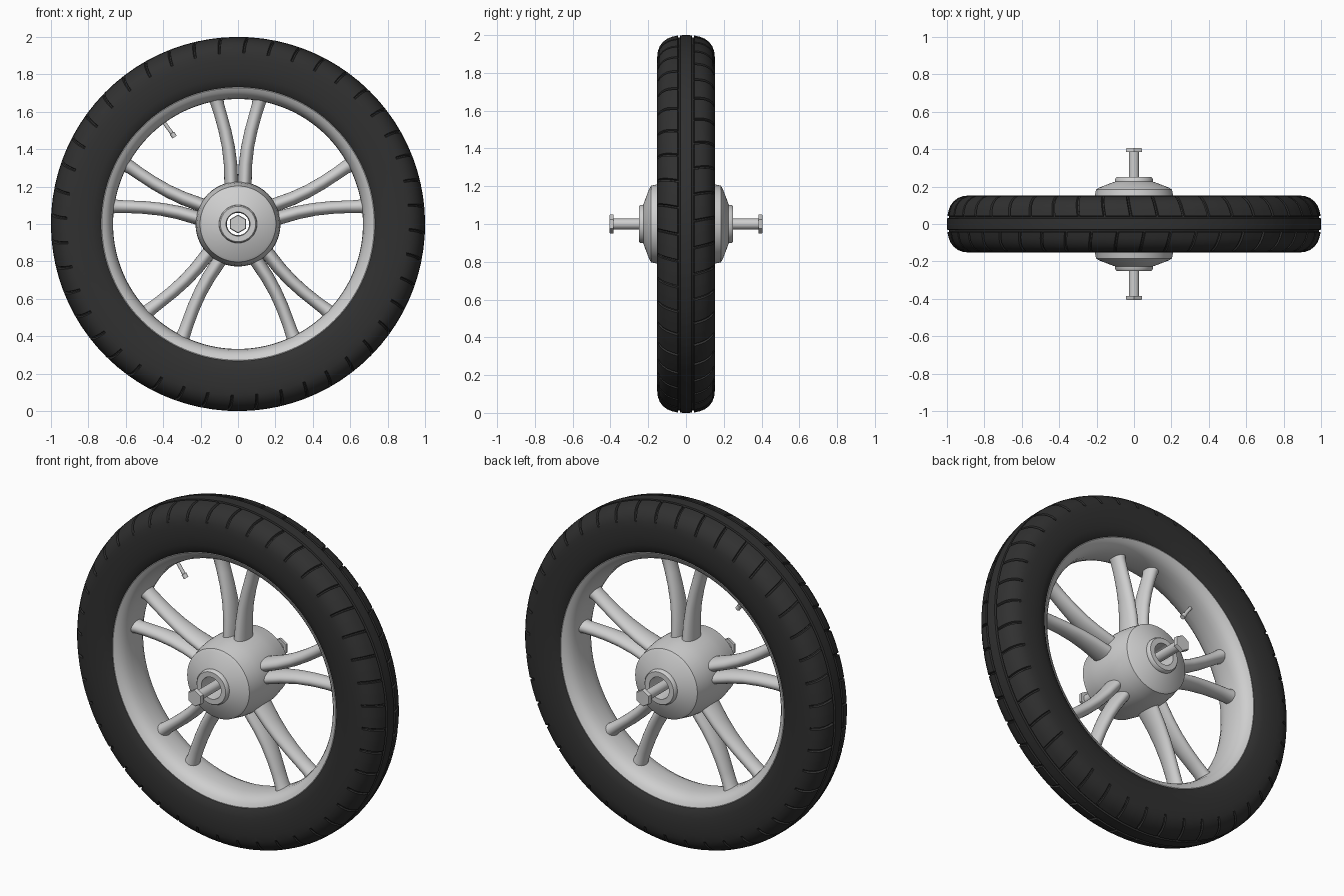
import bpy
import bmesh
from math import sin, cos, pi, radians
from mathutils import Vector, Matrix

if "Cube" in bpy.data.objects:
    bpy.data.objects.remove(bpy.data.objects["Cube"])

CENTRE = Vector((0, 0, 1))


def material(name, value, rough):
    m = bpy.data.materials.new(name)
    m.use_nodes = True
    m.diffuse_color = (value, value, value, 1)
    node = m.node_tree.nodes["Principled BSDF"]
    node.inputs["Base Color"].default_value = m.diffuse_color
    node.inputs["Roughness"].default_value = rough
    return m


RUBBER = material("black rubber", 0.03, 0.8)
METAL = material("light grey metal", 0.62, 0.5)


def finish(bm, name, mat, angle=35):
    bmesh.ops.recalc_face_normals(bm, faces=bm.faces)
    me = bpy.data.meshes.new(name)
    bm.to_mesh(me)
    bm.free()
    me.materials.append(mat)
    me.shade_smooth()
    me.set_sharp_from_angle(angle=radians(angle))
    ob = bpy.data.objects.new(name, me)
    bpy.context.collection.objects.link(ob)
    return ob


def skin(bm, rings, loop=False, caps=False):
    """Join rings of points with quads; loop closes the last ring to the first."""
    vs = [[bm.verts.new(p) for p in ring] for ring in rings]
    n = len(vs[0])
    for i in range(len(vs) if loop else len(vs) - 1):
        a, b = vs[i], vs[(i + 1) % len(vs)]
        for j in range(n):
            k = (j + 1) % n
            bm.faces.new((a[j], a[k], b[k], b[j]))
    if caps:
        bm.faces.new(vs[0])
        bm.faces.new(vs[-1])


def polar(r, a, y):
    return CENTRE + Vector((r * cos(a), y, r * sin(a)))


def lathe(name, profile, mat, steps=96, start=0.0, loop=True, caps=False):
    """Revolve (y, radius) points about the wheel axis."""
    bm = bmesh.new()
    skin(bm, [[polar(r, start + 2 * pi * j / steps, y) for j in range(steps)]
              for y, r in profile], loop, caps)
    return finish(bm, name, mat)


def mirrored(half):
    """Half profile from the middle outwards -> full profile."""
    return [(-y, r) for y, r in reversed(half) if y > 0] + half


# Tyre: rounded section with two ring grooves and staggered cross grooves
PITCHES = 44
FRACTIONS = (0, 0.03, 0.08, 0.11, 0.5, 0.53, 0.58, 0.61)
tyre_half = [(0, 1), (0.03, 0.999), (0.033, 0.988), (0.041, 0.988), (0.044, 0.998),
             (0.075, 0.991), (0.1, 0.981), (0.122, 0.964), (0.139, 0.942), (0.149, 0.915),
             (0.153, 0.88), (0.153, 0.83), (0.148, 0.78), (0.138, 0.745), (0.126, 0.73)]


def tyre_point(y, r, pitch, slot):
    a = 2 * pi * (pitch + FRACTIONS[slot]) / PITCHES + 0.2 * abs(y)
    cut = (1, 2) if y > 0 else (5, 6)
    if slot in cut and 0.03 < abs(y) and r > 0.93:
        r = min(r, r - 0.012 if abs(y) > 0.042 else 0.988)
        y *= 0.97 if abs(y) > 0.13 else 1
    return polar(r, a, y)


bm = bmesh.new()
skin(bm, [[tyre_point(y, r, p, s) for p in range(PITCHES) for s in range(len(FRACTIONS))]
          for y, r in mirrored(tyre_half)], loop=True)
finish(bm, "tyre", RUBBER)

# Rim
lathe("rim", mirrored([(0, 0.668), (0.04, 0.67), (0.075, 0.677), (0.1, 0.69),
                       (0.118, 0.708), (0.128, 0.728), (0.126, 0.74)]), METAL, 128)

# Hub: barrel, sloped shoulders, raised collars and a recess at each end
lathe("hub", mirrored([(0, 0.227), (0.06, 0.225), (0.11, 0.219), (0.155, 0.209),
                       (0.184, 0.203), (0.194, 0.188), (0.223, 0.112), (0.226, 0.102),
                       (0.243, 0.1), (0.25, 0.094), (0.25, 0.064), (0.2, 0.06)]), METAL)

# Axle with a hexagonal head at each end
lathe("axle", [(-0.39, 0.028), (0.39, 0.028)], METAL, 32, loop=False, caps=True)
for side, name in ((-1, "front_axle_head"), (1, "back_axle_head")):
    lathe(name, [(side * 0.384, 0.05), (side * 0.401, 0.05), (side * 0.406, 0.046)],
          METAL, 6, pi / 2, loop=False, caps=True)

# Spokes: five splayed pairs; (distance, sideways, half width, half depth)
stations = [(0.12, 0.034, 0.037, 0.078), (0.22, 0.036, 0.037, 0.072),
            (0.32, 0.04, 0.036, 0.063), (0.41, 0.051, 0.035, 0.056),
            (0.5, 0.07, 0.035, 0.05), (0.58, 0.092, 0.035, 0.047),
            (0.645, 0.112, 0.037, 0.046), (0.665, 0.118, 0.041, 0.05),
            (0.7, 0.128, 0.045, 0.054)]
for pair in range(5):
    turn = Matrix.Rotation(-2 * pi * pair / 5, 3, "Y")
    for side, label in ((-1, "a"), (1, "b")):
        bm = bmesh.new()
        rings = []
        for dist, off, w, d in stations:
            rings.append([CENTRE + turn @ Vector((side * off + w * cos(t), d * sin(t), dist))
                          for t in (2 * pi * j / 24 for j in range(24))])
        skin(bm, rings, caps=True)
        finish(bm, f"spoke_{pair + 1}{label}", METAL)

# Valve stem with a wider cap, pointing inwards from the rim
direction = Vector((-0.59, 0, 0.81)).normalized()
across = Vector((0, 1, 0)).cross(direction)
bm = bmesh.new()
skin(bm, [[CENTRE + direction * dist + rad * (across * cos(t) + Vector((0, sin(t), 0)))
           for t in (2 * pi * j / 16 for j in range(16))]
          for dist, rad in ((0.69, 0.01), (0.602, 0.01), (0.6, 0.014), (0.575, 0.014))],
     caps=True)
finish(bm, "valve_stem", METAL)
